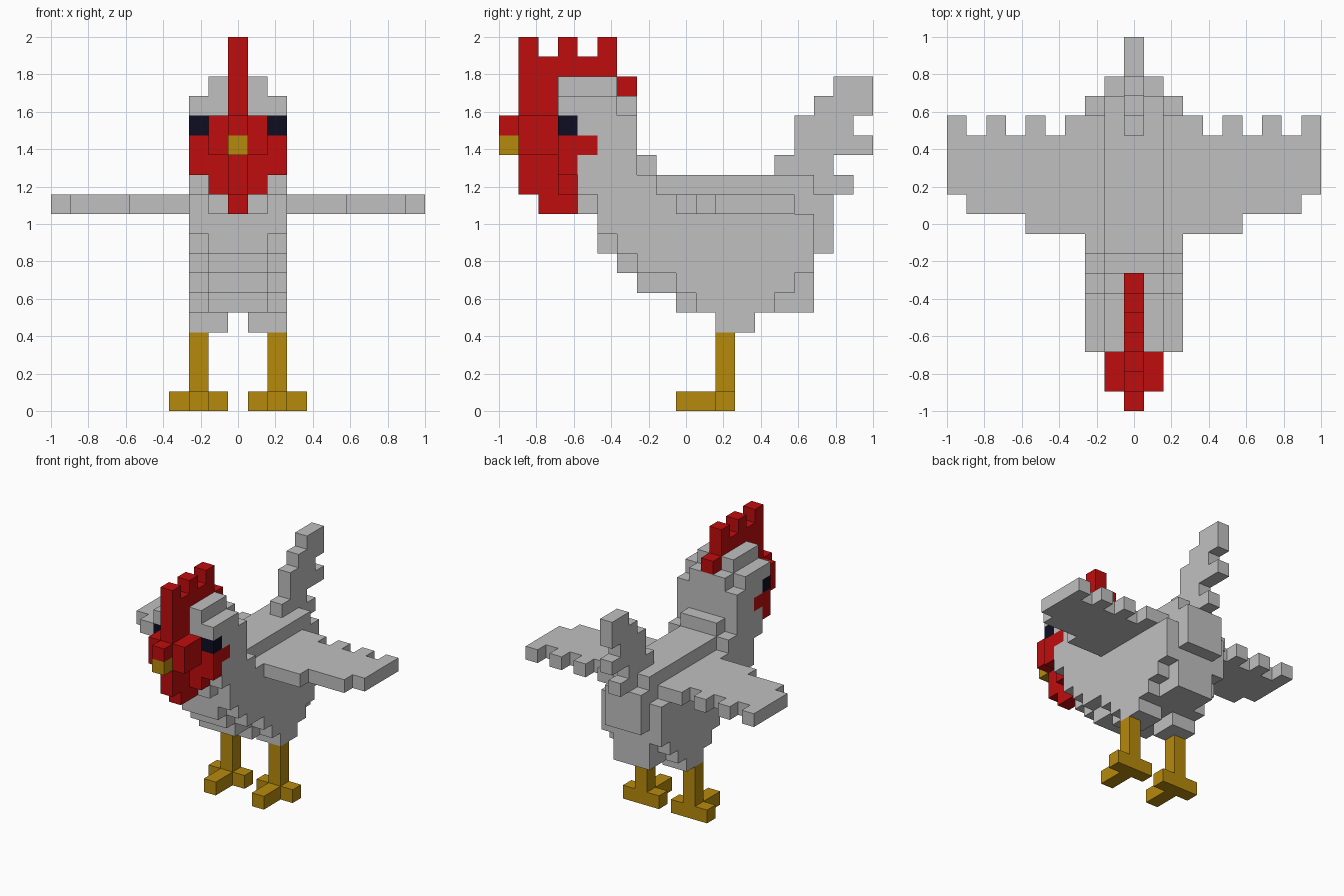
import bpy, bmesh
from mathutils import Vector

cube = bpy.data.objects.get("Cube")
if cube:
    bpy.data.objects.remove(cube, do_unlink=True)

U = 2 / 19  # edge length of one block


def material(name, rgb):
    m = bpy.data.materials.new(name)
    m.use_nodes = True
    m.diffuse_color = (*rgb, 1)
    bsdf = next(n for n in m.node_tree.nodes if n.type == 'BSDF_PRINCIPLED')
    bsdf.inputs["Base Color"].default_value = (*rgb, 1)
    bsdf.inputs["Roughness"].default_value = 0.8
    return m


GREY = material("feather grey", (0.53, 0.53, 0.53))
RED = material("comb red", (0.53, 0.004, 0.004))
GOLD = material("leg gold", (0.47, 0.254, 0.004))
NAVY = material("eye navy", (0.004, 0.004, 0.016))

cells = {}  # block (x, y, z) -> part name; x = 0 is the middle column
colours = {}


def box(part, mat, x, y, z):
    """Fill an inclusive range of blocks; later boxes replace earlier ones."""
    colours[part] = mat
    for i in range(x[0], x[1] + 1):
        for j in range(y[0], y[1] + 1):
            for k in range(z[0], z[1] + 1):
                cells[i, j, k] = part


def pair(part, mat, x, y, z):
    """The same box on the left (+x) and the right (-x)."""
    box("left_" + part, mat, x, y, z)
    box("right_" + part, mat, (-x[1], -x[0]), y, z)


def both(part, mat, x, y, z):
    """A mirrored box belonging to one part."""
    box(part, mat, x, y, z)
    box(part, mat, (-x[1], -x[0]), y, z)


# Body: per layer, y range of the wide slab and of the longer middle slab
for k, side, mid in [(5, (10, 13), (9, 15)), (6, (9, 14), (7, 15)),
                     (7, (7, 15), (6, 15)), (8, (6, 15), (5, 16)),
                     (9, (5, 15), (5, 16)), (10, (5, 14), (4, 16)),
                     (11, (4, 7), (4, 15))]:
    box("body", GREY, (-2, 2), side, (k, k))
    box("body", GREY, (-1, 1), mid, (k, k))
both("thighs", GREY, (1, 2), (11, 12), (4, 4))

# Neck and head
box("head", GREY, (-2, 2), (3, 6), (12, 14))
box("head", GREY, (-1, 1), (7, 7), (12, 12))
box("head", GREY, (-2, 2), (3, 5), (15, 15))
box("head", GREY, (-1, 1), (6, 6), (15, 15))
box("head", GREY, (-1, 1), (3, 5), (16, 16))

# Red face, cheeks and wattle
box("face", RED, (-1, 1), (1, 2), (13, 14))
box("face", RED, (0, 0), (0, 0), (14, 14))
box("face", RED, (-1, 1), (3, 3), (11, 14))
both("cheeks", RED, (2, 2), (3, 3), (12, 13))
both("cheeks", RED, (2, 2), (4, 4), (13, 13))
box("wattle", RED, (0, 0), (1, 2), (11, 12))
box("wattle", RED, (0, 0), (2, 3), (10, 10))

# Comb with three points
box("comb", RED, (0, 0), (1, 2), (15, 17))
box("comb", RED, (0, 0), (3, 5), (17, 17))
box("comb", RED, (0, 0), (6, 6), (16, 16))
for j in (1, 3, 5):
    box("comb", RED, (0, 0), (j, j), (18, 18))

box("beak", GOLD, (0, 0), (0, 0), (13, 13))
pair("eye", NAVY, (2, 2), (3, 3), (14, 14))

# Wings with stepped front edge and feather tips
pair("wing", GREY, (3, 5), (9, 13), (10, 10))
pair("wing", GREY, (6, 8), (10, 13), (10, 10))
pair("wing", GREY, (9, 9), (11, 13), (10, 10))
for i in (3, 5, 7, 9):
    pair("wing", GREY, (i, i), (14, 14), (10, 10))

# Tail plume
for k, y in [(11, (16, 17)), (12, (14, 16)), (13, (15, 18)),
             (14, (15, 17)), (15, (16, 18)), (16, (17, 18))]:
    box("tail", GREY, (0, 0), y, (k, k))

# Legs and feet
pair("leg", GOLD, (2, 2), (11, 11), (1, 3))
pair("foot", GOLD, (2, 2), (9, 11), (0, 0))
pair("foot", GOLD, (1, 3), (11, 11), (0, 0))


def build(part):
    """Mesh the exposed block faces of one part and merge flat areas."""
    bm = bmesh.new()
    verts = {}
    for (i, j, k), owner in cells.items():
        if owner != part:
            continue
        for axis in range(3):
            for s in (0, 1):
                near = [i, j, k]
                near[axis] += 2 * s - 1
                if tuple(near) in cells:
                    continue
                ring = []
                for a, b in ((0, 0), (1, 0), (1, 1), (0, 1)):
                    c = [i, j, k]
                    c[axis] += s
                    c[(axis + 1) % 3] += a
                    c[(axis + 2) % 3] += b
                    c = tuple(c)
                    if c not in verts:
                        verts[c] = bm.verts.new(Vector(
                            ((c[0] - 0.5) * U, c[1] * U - 1, c[2] * U)))
                    ring.append(verts[c])
                bm.faces.new(ring if s else ring[::-1])
    bmesh.ops.dissolve_limit(bm, angle_limit=0.01, verts=bm.verts[:],
                             edges=bm.edges[:])
    mesh = bpy.data.meshes.new(part)
    bm.to_mesh(mesh)
    bm.free()
    mesh.materials.append(colours[part])
    bpy.context.collection.objects.link(bpy.data.objects.new(part, mesh))


for part in colours:
    build(part)
